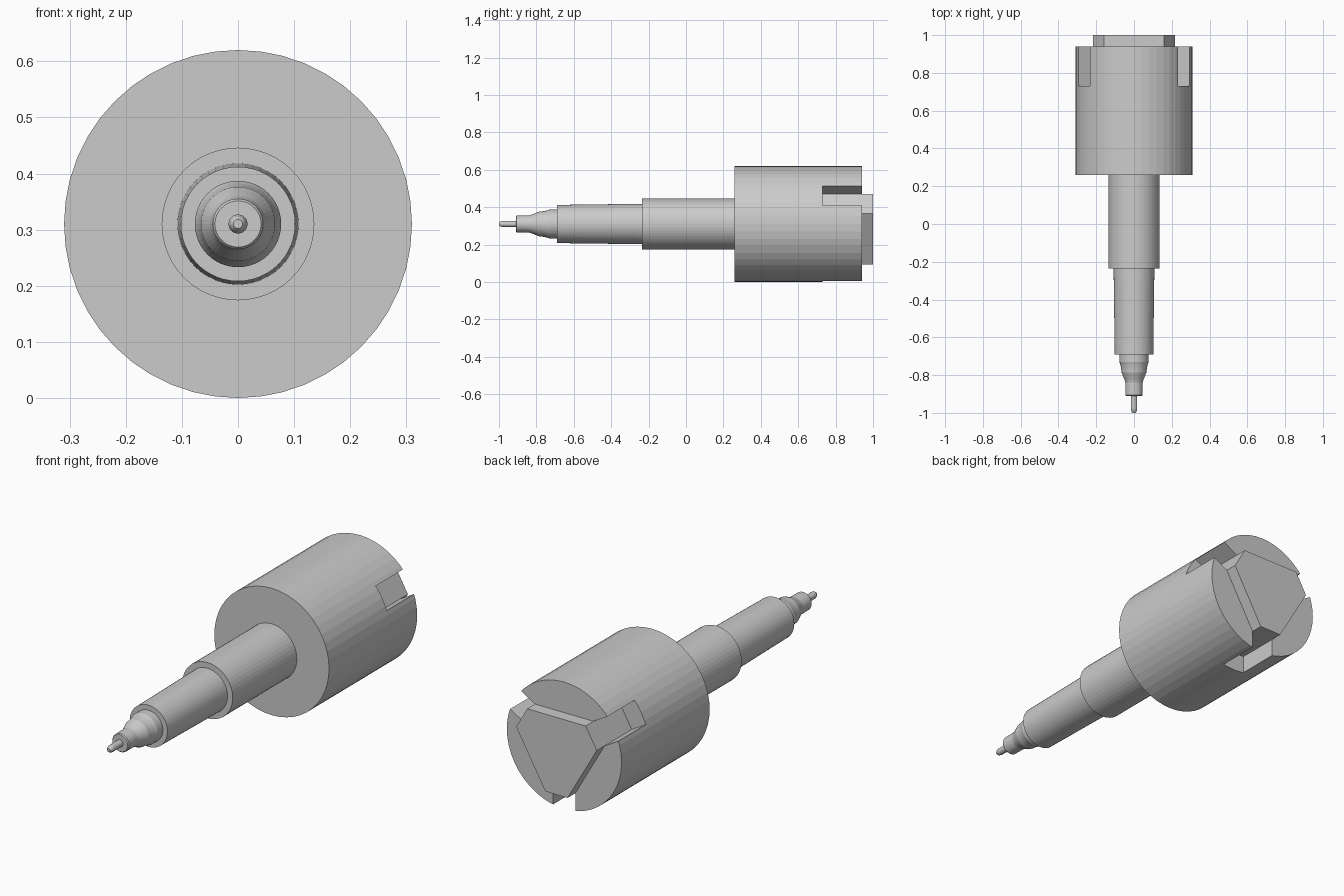
import bpy, bmesh, math
from mathutils import Matrix

if "Cube" in bpy.data.objects:
    bpy.data.objects.remove(bpy.data.objects["Cube"])

AXIS_Z = 0.31
SEGS = 48
R_FLAT, HALF = 0.217, 0.06     # distance and half width of the three slot floors
SLOT_ANGLES = [math.radians(a) for a in (30, 150, 270)]


def finish(bm, name):
    bmesh.ops.recalc_face_normals(bm, faces=bm.faces)
    me = bpy.data.meshes.new(name)
    bm.to_mesh(me)
    bm.free()
    ob = bpy.data.objects.new(name, me)
    bpy.context.collection.objects.link(ob)
    return ob


def lathe(name, profile, segs=SEGS):
    """Closed solid turned around the y axis from (y, radius) pairs."""
    bm = bmesh.new()
    rings = []
    for y, r in profile:
        rings.append([bm.verts.new((r * math.cos(t), y, AXIS_Z + r * math.sin(t)))
                      for t in (2 * math.pi * i / segs for i in range(segs))])
    for a, b in zip(rings, rings[1:]):
        for i in range(segs):
            j = (i + 1) % segs
            bm.faces.new((a[i], a[j], b[j], b[i]))
    bm.faces.new(rings[0])
    bm.faces.new(rings[-1])
    return finish(bm, name)


# Large rear body
body = lathe("rear_body", [(0.26, 0.31), (0.94, 0.31)])

# Three slots cut into its rear rim
bm = bmesh.new()
for a in SLOT_ANGLES:
    m = (Matrix.Translation((0, 0, AXIS_Z)) @ Matrix.Rotation(-a, 4, 'Y')
         @ Matrix.Translation((R_FLAT + 0.1, 0.88, 0))
         @ Matrix.Diagonal((0.2, 0.30, 2 * HALF, 1)))
    bmesh.ops.create_cube(bm, size=1, matrix=m)
cutter = finish(bm, "slot_cutter")
cutter.hide_render = True
mod = body.modifiers.new("slots", 'BOOLEAN')
mod.operation, mod.solver, mod.object = 'DIFFERENCE', 'EXACT', cutter
bpy.context.view_layer.objects.active = body
bpy.ops.object.modifier_apply(modifier=mod.name)
bpy.data.objects.remove(cutter)

# Raised triangular boss with cut corners, flush with the slot floors
bm = bmesh.new()
base = []
for a in SLOT_ANGLES:
    for k in (-HALF, HALF):
        x = R_FLAT * math.cos(a) - k * math.sin(a)
        z = R_FLAT * math.sin(a) + k * math.cos(a)
        base.append(bm.verts.new((x, 0.94, AXIS_Z + z)))
face = bm.faces.new(base)
top = bmesh.ops.extrude_face_region(bm, geom=[face], use_keep_orig=True)["geom"]
bmesh.ops.translate(bm, vec=(0, 0.06, 0),
                    verts=[v for v in top if isinstance(v, bmesh.types.BMVert)])
finish(bm, "rear_boss")

# Stepped shaft and slightly tapered sleeve
lathe("shaft", [(-0.235, 0.136), (0.26, 0.136)])
lathe("sleeve", [(-0.69, 0.102), (-0.235, 0.108)])

# Nozzle with a curved neck
lathe("nozzle", [(-0.91, 0.041), (-0.905, 0.045), (-0.84, 0.046), (-0.825, 0.050),
                 (-0.785, 0.066), (-0.765, 0.068), (-0.745, 0.072), (-0.73, 0.077),
                 (-0.69, 0.077)])

# Needle with a rounded end
lathe("needle", [(-1.0, 0.008), (-0.993, 0.013), (-0.98, 0.017), (-0.91, 0.017)], 24)
